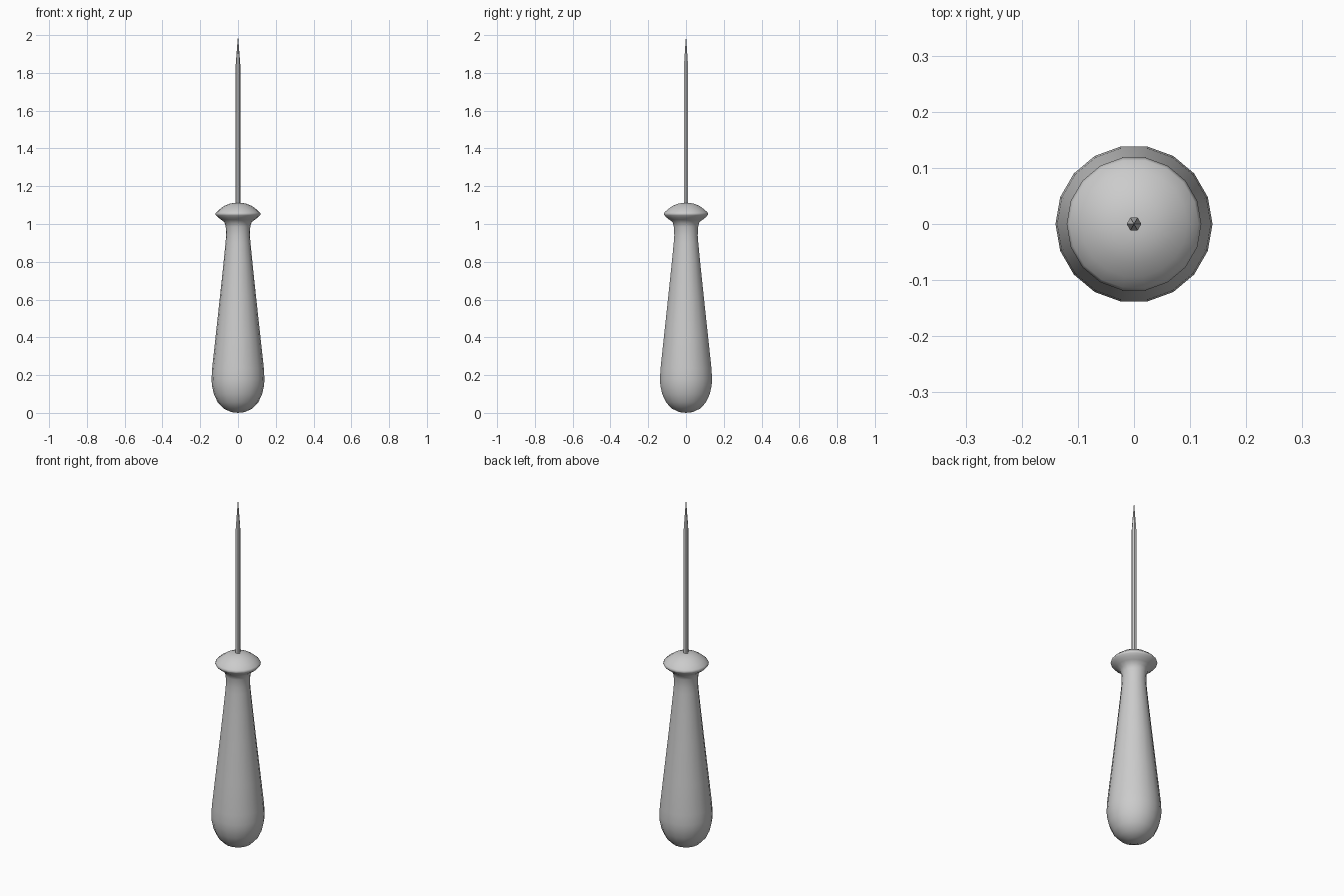
import bpy, math

if "Cube" in bpy.data.objects:
    bpy.data.objects.remove(bpy.data.objects["Cube"])


def lathe(name, profile, sides, angle):
    """Revolve (radius, z) points around z; zero radius makes a pole."""
    verts, faces, rings = [], [], []
    for r, z in profile:
        start = len(verts)
        count = 1 if r == 0 else sides
        for i in range(count):
            a = 2 * math.pi * i / sides
            verts.append((r * math.cos(a), r * math.sin(a), z))
        rings.append([start + (i % count) for i in range(sides)])
    for low, high in zip(rings, rings[1:]):
        for i in range(sides):
            j = (i + 1) % sides
            quad = [low[i], low[j], high[j], high[i]]
            faces.append(list(dict.fromkeys(quad)))
    mesh = bpy.data.meshes.new(name)
    mesh.from_pydata(verts, [], faces)
    obj = bpy.data.objects.new(name, mesh)
    bpy.context.collection.objects.link(obj)
    bpy.ops.object.select_all(action='DESELECT')
    obj.select_set(True)
    bpy.context.view_layer.objects.active = obj
    bpy.ops.object.shade_smooth_by_angle(angle=math.radians(angle))
    return obj


# Teardrop grip with a narrow neck flaring into a domed guard
lathe("handle", [
    (0, 0), (0.035, 0.004), (0.075, 0.022), (0.107, 0.055), (0.128, 0.1),
    (0.138, 0.145), (0.14, 0.18), (0.137, 0.235), (0.119, 0.4),
    (0.095, 0.62), (0.077, 0.79), (0.066, 0.90), (0.063, 0.94),
    (0.065, 0.985), (0.072, 1.01), (0.09, 1.023), (0.106, 1.035),
    (0.117, 1.047), (0.12, 1.053), (0.115, 1.062), (0.095, 1.08),
    (0.07, 1.097), (0.045, 1.107), (0.02, 1.112), (0, 1.112)], 18, 60)

# Six-sided spike tapering to a point
lathe("spike", [(0, 1.09), (0.013, 1.09), (0.013, 1.83), (0.011, 1.86),
                (0, 2.0)], 6, 30)
